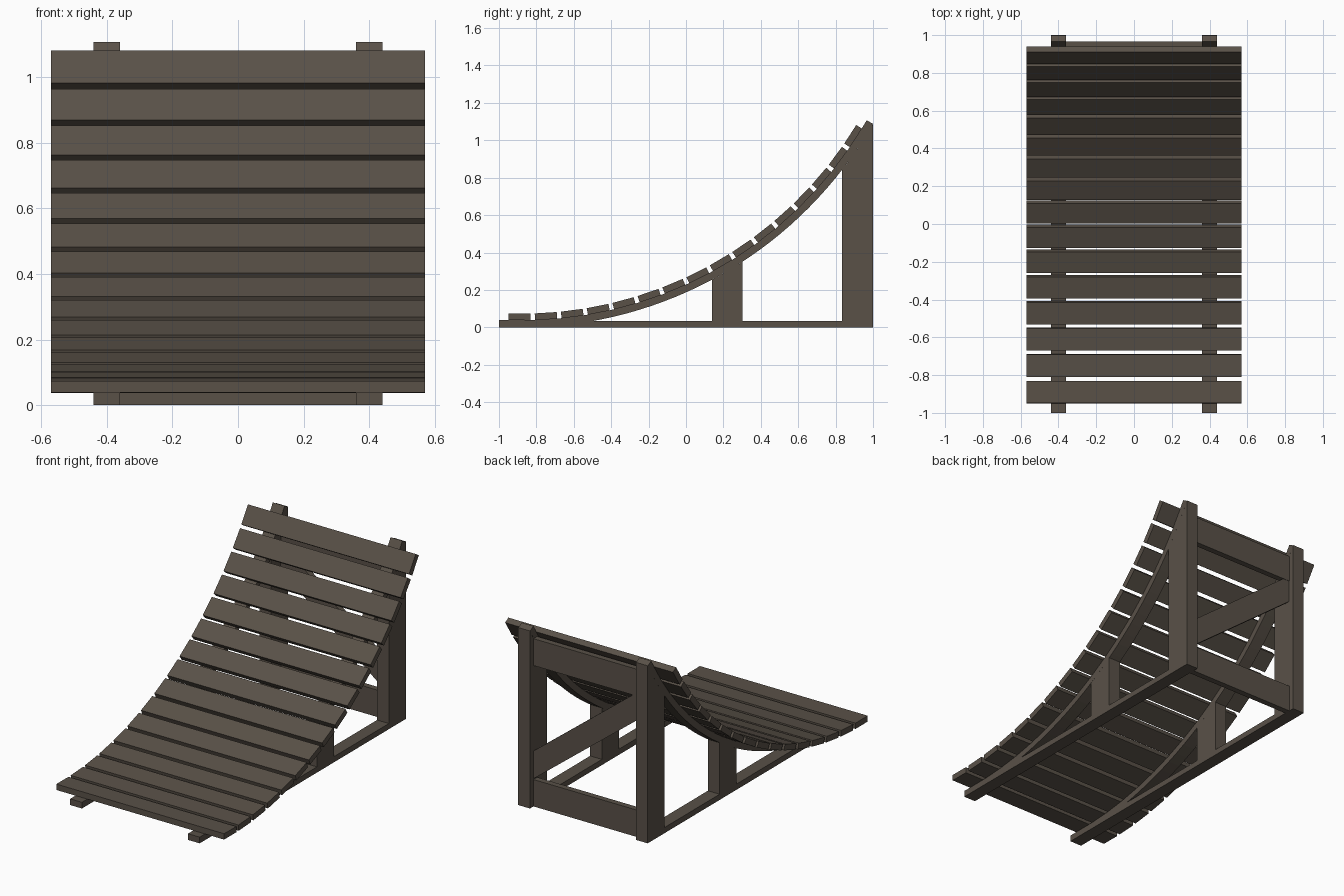
import bpy, bmesh
from math import sin, cos, asin

if "Cube" in bpy.data.objects:
    bpy.data.objects.remove(bpy.data.objects["Cube"])

R, Y0, Z0 = 2.128, -0.88, 0.038      # bend radius, where the bend starts, top of the rail there
RAIL_T, SLAT_T = 0.038, 0.036
A_END = asin((0.966 - Y0) / R)

wood = bpy.data.materials.new("dark_wood")
wood.diffuse_color = (0.10, 0.082, 0.064, 1)
wood.use_nodes = True
wood.node_tree.nodes["Principled BSDF"].inputs["Base Color"].default_value = wood.diffuse_color


def arc(a, drop=0.0):
    """Point (y, z) on the bend at angle a, moved outwards (below the deck) by drop."""
    r = R + drop
    return (Y0 + r * sin(a), Z0 + R - r * cos(a))


def under(y):
    """Angle at which the rail underside passes y."""
    return asin((y - Y0) / (R + RAIL_T))


def prism(name, pts, lo, hi, axis="x"):
    """Extrude a profile along x (pts are y,z) or along y (pts are x,z)."""
    bm = bmesh.new()
    place = (lambda p, t: (t, p[0], p[1])) if axis == "x" else (lambda p, t: (p[0], t, p[1]))
    a = [bm.verts.new(place(p, lo)) for p in pts]
    b = [bm.verts.new(place(p, hi)) for p in pts]
    bm.faces.new(a)
    bm.faces.new(b[::-1])
    n = len(pts)
    for i in range(n):
        bm.faces.new((a[i], b[i], b[(i + 1) % n], a[(i + 1) % n]))
    bmesh.ops.recalc_face_normals(bm, faces=bm.faces)
    me = bpy.data.meshes.new(name)
    bm.to_mesh(me)
    bm.free()
    me.materials.append(wood)
    ob = bpy.data.objects.new(name, me)
    bpy.context.collection.objects.link(ob)
    return ob


def rect(u0, u1, v0, v1):
    return [(u0, v0), (u1, v0), (u1, v1), (u0, v1)]


def post(y0, y1, top=None):
    """Upright profile whose top follows the underside of the curved rail."""
    a0, a1 = under(y0), under(y1)
    curve = [arc(a1 + (a0 - a1) * i / 6, RAIL_T) for i in range(7)]
    return [(y0, 0), (y1, 0)] + curve


# Two side frames: ground rail, curved rail, middle and rear posts
N = 32
angles = [A_END * i / N for i in range(N + 1)]
rail = [arc(a) for a in angles] + [arc(a, RAIL_T) for a in reversed(angles)]
for side, lo in (("left", -0.44), ("right", 0.36)):
    hi = lo + 0.08
    prism(side + "_ground_rail", [(-1, 0), (1, 0), (1, 0.035), (-0.8, 0.035), (-0.88, Z0), (-1, Z0)], lo, hi)
    prism(side + "_curved_rail", rail, lo, hi)
    prism(side + "_middle_post", post(0.138, 0.302), lo, hi)
    prism(side + "_rear_post", post(0.835, 1.0), lo, hi)

# Deck slats, evenly spaced along the bend
S0, S1, COUNT, W = -0.01, 2.124, 16, 0.118
for i in range(COUNT):
    a = (S0 + (S1 - S0) * i / (COUNT - 1)) / R
    (y, z), c, s = arc(a), cos(a), sin(a)
    pts = [(y + u * c - v * s, z + u * s + v * c)
           for u, v in rect(-W / 2, W / 2, 0, SLAT_T)]
    prism(f"deck_slat_{i + 1}", pts, -0.57, 0.57)

# Rear bracing between the posts
prism("bottom_brace", rect(-0.36, 0.36, 0, 0.165), 0.93, 0.966, "y")
prism("top_brace", rect(-0.36, 0.36, 0.865, 1.03), 0.93, 0.966, "y")
prism("diagonal_brace", [(0.36, 0.17), (0.36, 0.34), (-0.36, 0.90), (-0.36, 0.73)], 0.928, 0.964, "y")
